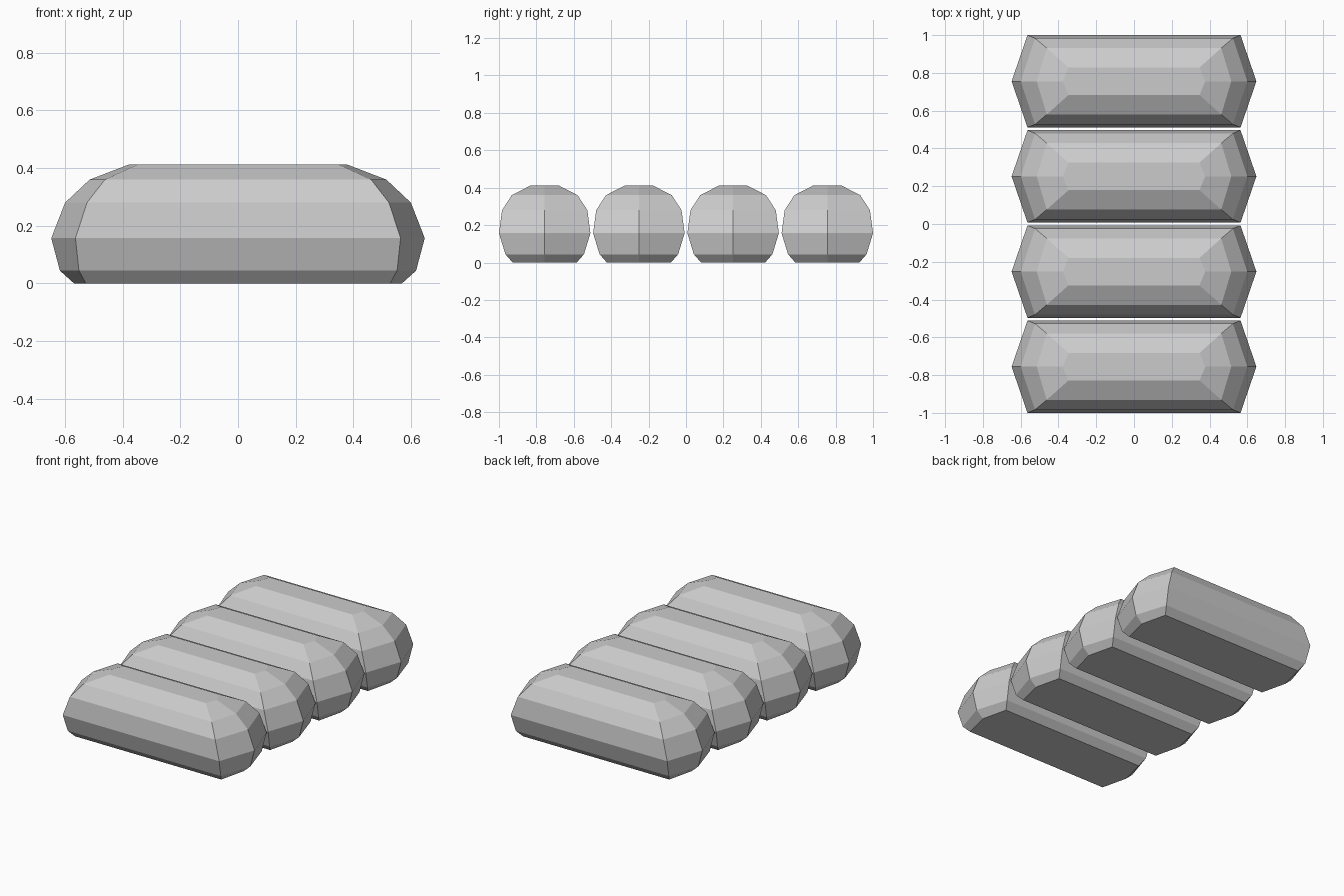
import bpy, bmesh

if "Cube" in bpy.data.objects:
    bpy.data.objects.remove(bpy.data.objects["Cube"])

# Hexagonal layers of one loaf: height, end tip x, corner x, half width y
LAYERS = [
    (0.000, 0.569, 0.528, 0.171),
    (0.044, 0.618, 0.552, 0.210),
    (0.157, 0.648, 0.564, 0.2445),
    (0.280, 0.600, 0.524, 0.228),
    (0.360, 0.515, 0.462, 0.176),
    (0.413, 0.377, 0.347, 0.073),
]


def loaf_mesh():
    bm = bmesh.new()
    rings = []
    for z, tip, corner, w in LAYERS:
        outline = [(tip, 0), (corner, w), (-corner, w),
                   (-tip, 0), (-corner, -w), (corner, -w)]
        rings.append([bm.verts.new((x, y, z)) for x, y in outline])
    # Side facets between neighbouring layers
    for low, high in zip(rings, rings[1:]):
        for i in range(6):
            j = (i + 1) % 6
            bm.faces.new((low[i], low[j], high[j], high[i]))
    # Flat bottom and top
    bm.faces.new(rings[0][::-1])
    bm.faces.new(rings[-1])
    mesh = bpy.data.meshes.new("loaf")
    bm.to_mesh(mesh)
    bm.free()
    return mesh


# Row of four identical loaves
mesh = loaf_mesh()
for n, y in enumerate((-0.7555, -0.252, 0.252, 0.7555), 1):
    loaf = bpy.data.objects.new(f"loaf_{n}", mesh)
    loaf.location.y = y
    bpy.context.collection.objects.link(loaf)
